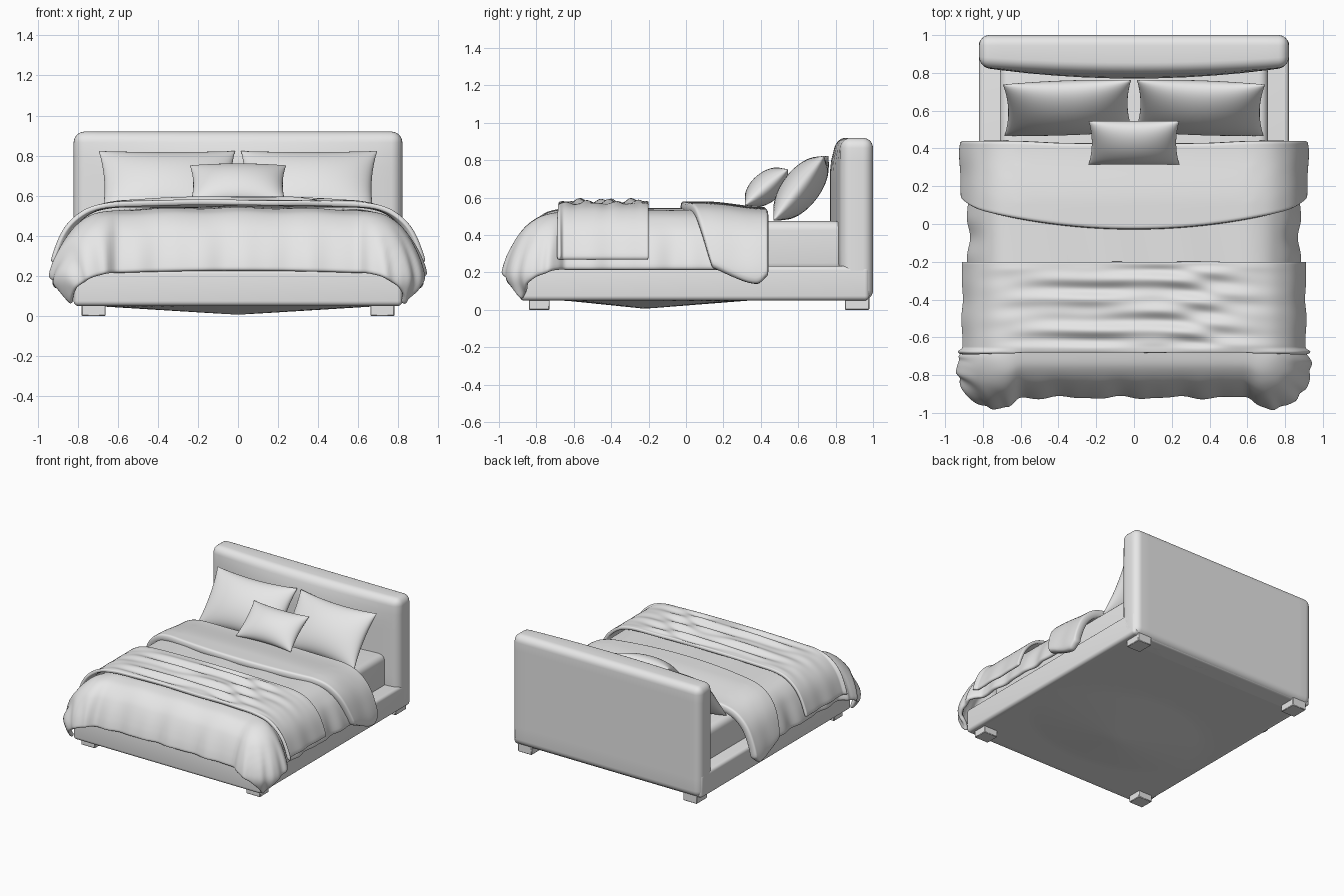
import bpy, bmesh, math
from mathutils import Matrix, Vector

old = bpy.data.objects.get("Cube")
if old:
    bpy.data.objects.remove(old, do_unlink=True)

grey = bpy.data.materials.new("soft grey")
grey.use_nodes = True
grey.diffuse_color = (0.8, 0.8, 0.8, 1)
grey.node_tree.nodes["Principled BSDF"].inputs["Base Color"].default_value = (0.8, 0.8, 0.8, 1)


def finish(name, bm, angle=40):
    mesh = bpy.data.meshes.new(name)
    bm.to_mesh(mesh)
    bm.free()
    mesh.materials.append(grey)
    ob = bpy.data.objects.new(name, mesh)
    bpy.context.collection.objects.link(ob)
    bpy.ops.object.select_all(action='DESELECT')
    ob.select_set(True)
    bpy.context.view_layer.objects.active = ob
    bpy.ops.object.shade_smooth_by_angle(angle=math.radians(angle))
    return ob


def box_mesh(lo, hi, radius, segments=5):
    bm = bmesh.new()
    bmesh.ops.create_cube(bm, size=1)
    lo, hi = Vector(lo), Vector(hi)
    for v in bm.verts:
        v.co = (lo + hi) / 2 + v.co * (hi - lo)
    bmesh.ops.bevel(bm, geom=bm.edges[:], offset=radius, segments=segments,
                    profile=0.5, affect='EDGES')
    return bm


def curve(points, t):
    """Value at t on a line through (t, value) pairs."""
    for (t0, v0), (t1, v1) in zip(points, points[1:]):
        if t <= t1:
            return v0 + (v1 - v0) * (t - t0) / (t1 - t0)
    return points[-1][1]


def smooth(a, b, t):
    t = min(1, max(0, (t - a) / (b - a)))
    return t * t * (3 - 2 * t)


# Fall of cloth over the mattress edge: overhang length to outward reach and drop
REACH = [(0, 0), (.1, .095), (.2, .17), (.3, .215), (.4, .25), (.5, .27), (.66, .225)]
DROP = [(0, 0), (.1, .02), (.2, .085), (.3, .165), (.4, .255), (.5, .35), (.66, .49)]
EDGE_X, EDGE_Y, TOP = 0.62, -0.66, 0.54


def drape(x, y, lift, ripple):
    a, b = max(0, abs(x) - EDGE_X), max(0, EDGE_Y - y)
    d = math.hypot(a, b)
    crown = -0.012 * min(1, abs(x) / EDGE_X) ** 2
    if d < 1e-6:
        return Vector((x, y, TOP + lift + crown))
    corner = math.sqrt(2 * a * b) / d
    # average neighbours on the fall curves to round them
    reach = sum(curve(REACH, max(0, d + k)) for k in (-.03, 0, .03)) / 3
    drop = sum(curve(DROP, max(0, d + k)) for k in (-.03, 0, .03)) / 3
    along = (x * b + y * a) / d
    wave = math.sin(21 * along) + 0.6 * math.sin(37 * along + 1)
    reach = reach * (1 + 0.36 * corner) + lift * smooth(0, .3, d)
    reach += ripple * wave * smooth(.1, .45, d)
    side = math.copysign(1, x)
    return Vector((side * (min(abs(x), EDGE_X) + reach * a / d),
                   max(y, EDGE_Y) - reach * b / d,
                   TOP + crown + lift * (1 - 0.6 * smooth(.1, .4, d)) - drop))


def cloth(name, nu, nv, shape, thickness):
    """Grid in u -1..1 and v 0..1, shaped, thickened inward and rounded."""
    bm = bmesh.new()
    rows = [[bm.verts.new(shape(2 * i / nu - 1, j / nv)) for i in range(nu + 1)]
            for j in range(nv + 1)]
    for r0, r1 in zip(rows, rows[1:]):
        for i in range(nu):
            bm.faces.new((r0[i], r0[i + 1], r1[i + 1], r1[i]))
    ob = finish(name, bm, 180)
    solid = ob.modifiers.new("thickness", 'SOLIDIFY')
    solid.thickness, solid.offset = thickness, -1
    rounding = ob.modifiers.new("rounding", 'SUBSURF')
    rounding.levels = rounding.render_levels = 1


def duvet_shape(u, v):
    p = drape(u * 1.08, -1.12 + v * 1.53, 0, 0.007)
    p.z += 0.004 * math.sin(19 * u + 5 * v) * smooth(.6, .9, p.z / TOP)
    return p


def fold_shape(u, v):
    front = -0.03 + 0.17 * u * u
    y = front + (0.43 - front) * v
    # hem hangs lower toward the head end, with a rounded corner
    hang = 0.45 + 0.09 * smooth(.08, .36, y) - 0.07 * smooth(.37, .44, y)
    p = drape(u * (EDGE_X + hang), y, 0.04, 0.002)
    p.z -= 0.03 * smooth(.1, .43, y)
    p.y += 0.012 * smooth(.3, .6, abs(u)) * v
    return p


def throw_shape(u, v):
    y = -0.68 + 0.48 * v
    # gathered ridges running across the bed
    bend = 0.04 * math.cos(3.2 * u) + 0.012 * math.sin(9 * u)
    ridge = math.sin(44 * (y + bend)) + 0.6 * math.sin(71 * (y - bend) + 3 * u)
    amount = 0.011 * smooth(0, .1, v) * smooth(0, .1, 1 - v)
    amount *= 0.6 + 0.4 * math.sin(6 * abs(u) + 0.4)
    p = drape(u * (EDGE_X + 0.42), y, 0.042, 0.003)
    p.z += amount * ridge * (1 - smooth(.6, .85, abs(u)))
    return p


cloth("duvet", 64, 72, duvet_shape, 0.03)
cloth("duvet_fold", 52, 22, fold_shape, 0.06)
cloth("throw_blanket", 56, 48, throw_shape, 0.025)

# Bed base and mattress
finish("bed_base", box_mesh((-.82, -.89, .05), (.82, .98, .235), .025))
finish("mattress", box_mesh((-.71, -.72, .2), (.71, .85, .475), .05))

# Headboard with a padded front
bm = box_mesh((-.82, .83, .05), (.82, 1, .92), .055, 6)
for axis, start, end in ((Vector((1, 0, 0)), -.7, .7), (Vector((0, 0, 1)), .2, .8)):
    for i in range(11):
        bmesh.ops.bisect_plane(bm, geom=bm.verts[:] + bm.edges[:] + bm.faces[:],
                               plane_co=axis * (start + (end - start) * i / 10), plane_no=axis)
for v in bm.verts:
    if v.co.y < 0.9:
        rise = smooth(.05, .3, v.co.z) * (1 - 0.5 * smooth(.75, .92, v.co.z))
        v.co.y -= 0.06 * (1 - (v.co.x / .82) ** 2) * rise
finish("headboard", bm)

# Sagging dust cover under the base
bm = bmesh.new()
bmesh.ops.create_grid(bm, x_segments=32, y_segments=36, size=1)
for v in bm.verts:
    x, y = v.co.x * .78, v.co.y * .84
    sag = max(0, 1 - math.hypot(x / .7, (y + .22) / (.55 if y > -.22 else .42)))
    v.co = (x, y, .049 - .043 * sag)
bmesh.ops.reverse_faces(bm, faces=bm.faces[:])
finish("dust_cover", bm, 180)

# Legs
for side, x in (("right", -.72), ("left", .72)):
    for end, y0, y1 in (("front", -.84, -.73), ("back", .85, .98)):
        finish(f"{end}_leg_{side}", box_mesh((x - .06, y0, 0), (x + .06, y1, .07), .004, 1))


def pillow(name, centre, width, height, thick, lean, turn=0):
    bm = bmesh.new()
    for side in (1, -1):
        made = bmesh.ops.create_grid(bm, x_segments=28, y_segments=24, size=1)["verts"]
        for v in made:
            # ease samples toward the seam, then puff
            x, y = math.sin(v.co.x * math.pi / 2), math.sin(v.co.y * math.pi / 2)
            puff = max(0, (1 - x * x) * (1 - y * y)) ** 0.5
            v.co = (x * width / 2 * (1 - 0.07 * (1 - y * y)),
                    y * height / 2 * (1 - 0.10 * (1 - x * x)),
                    side * thick / 2 * puff)
    bmesh.ops.remove_doubles(bm, verts=bm.verts[:], dist=0.0002)
    bmesh.ops.recalc_face_normals(bm, faces=bm.faces[:])
    tilt = Matrix.Rotation(math.radians(90 - lean), 4, 'X')
    spin = Matrix.Rotation(math.radians(turn), 4, 'Z')
    bmesh.ops.transform(bm, matrix=Matrix.Translation(centre) @ spin @ tilt, verts=bm.verts[:])
    finish(name, bm, 60)


# Pillows
pillow("pillow_right", (-.35, .615, .65), .68, .44, .20, 38, 2)
pillow("pillow_left", (.35, .615, .65), .68, .44, .20, 38, -2)
pillow("small_cushion", (0, .43, .655), .48, .30, .16, 50)
